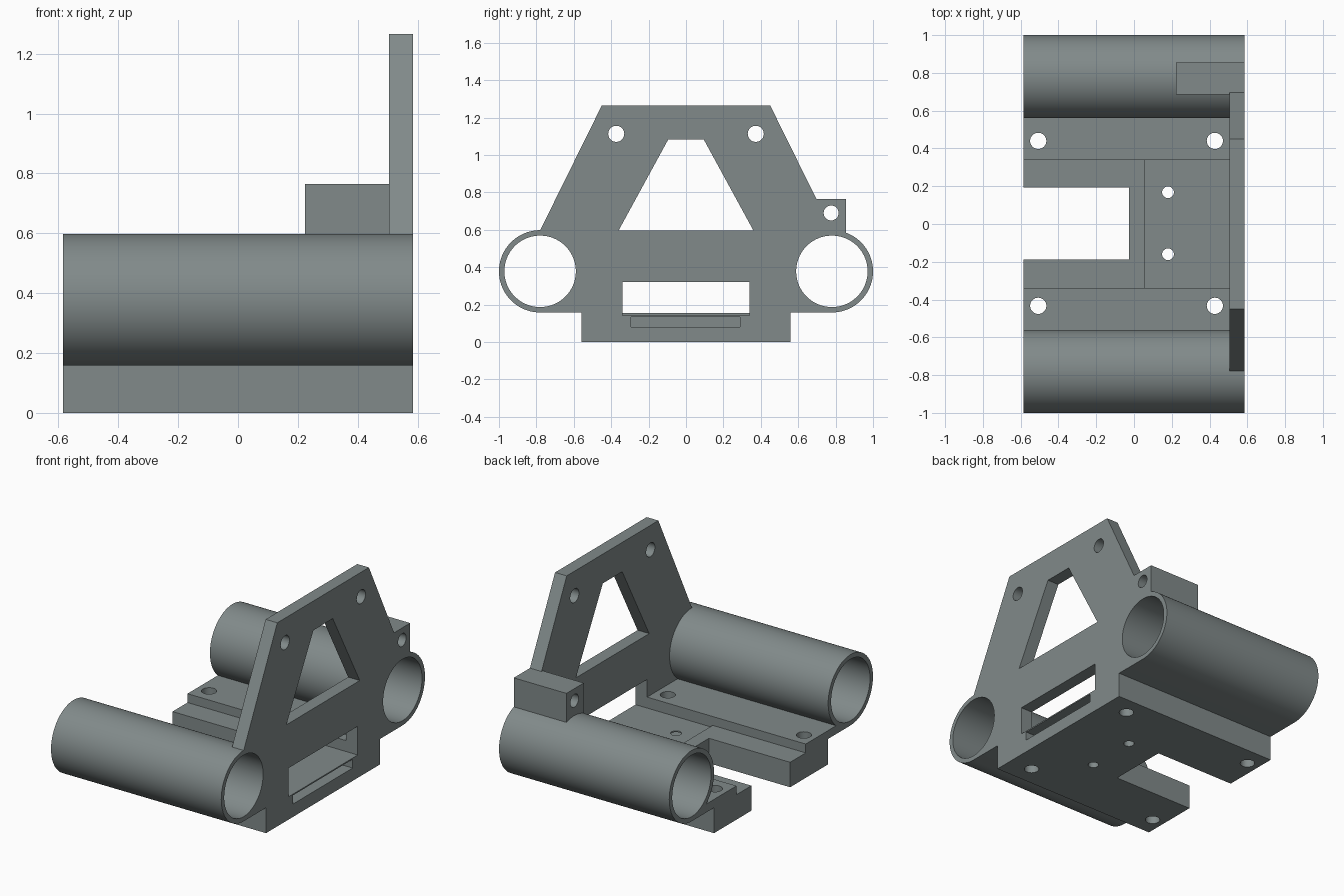
import bpy, bmesh, math
from mathutils import Vector

if "Cube" in bpy.data.objects:
    bpy.data.objects.remove(bpy.data.objects["Cube"])

X0, X1 = -0.585, 0.585        # overall length
PLATE = 0.505                 # inner face of the end plate
TY, TZ, R_OUT, R_IN = 0.78, 0.378, 0.22, 0.191   # tube centre and radii

grey = bpy.data.materials.new("slate grey")
grey.diffuse_color = (0.22, 0.255, 0.255, 1)
grey.use_nodes = True
grey.node_tree.nodes["Principled BSDF"].inputs["Base Color"].default_value = grey.diffuse_color


def prism(name, pts, lo, hi, axis="x"):
    """Extrude a closed outline: (y, z) points along x, or (x, y) points along z."""
    place = (lambda p, t: Vector((t, p[0], p[1]))) if axis == "x" else \
            (lambda p, t: Vector((p[0], p[1], t)))
    bm = bmesh.new()
    a = [bm.verts.new(place(p, lo)) for p in pts]
    b = [bm.verts.new(place(p, hi)) for p in pts]
    bm.faces.new(a)
    bm.faces.new(b)
    n = len(pts)
    for i in range(n):
        j = (i + 1) % n
        bm.faces.new((a[i], a[j], b[j], b[i]))
    bmesh.ops.recalc_face_normals(bm, faces=bm.faces)
    me = bpy.data.meshes.new(name)
    bm.to_mesh(me)
    bm.free()
    me.materials.append(grey)
    ob = bpy.data.objects.new(name, me)
    bpy.context.collection.objects.link(ob)
    return ob


def rect(a0, a1, b0, b1):
    return [(a0, b0), (a1, b0), (a1, b1), (a0, b1)]


def circle(a, b, r, n=32):
    return [(a + r * math.cos(2 * math.pi * i / n),
             b + r * math.sin(2 * math.pi * i / n)) for i in range(n)]


def combine(target, other, operation):
    """Apply a boolean, then remove the operand."""
    bpy.context.view_layer.objects.active = target
    mod = target.modifiers.new("bool", "BOOLEAN")
    mod.operation = operation
    mod.solver = "EXACT"
    mod.object = other
    bpy.ops.object.modifier_apply(modifier=mod.name)
    bpy.data.objects.remove(other, do_unlink=True)


# Base block with stepped rails along both sides
body = prism("carriage_body", [
    (-0.56, 0), (0.56, 0), (0.56, 0.158), (TY, 0.158), (TY, 0.21), (0.34, 0.21),
    (0.34, 0.155), (-0.34, 0.155), (-0.34, 0.21), (-TY, 0.21), (-TY, 0.158),
    (-0.56, 0.158)], X0, X1)

# Tubes
for s in (-1, 1):
    combine(body, prism("tube", circle(s * TY, TZ, R_OUT, 96), X0, X1), "UNION")

# End plate
combine(body, prism("end_plate", [
    (-0.56, 0), (0.56, 0), (0.56, 0.158), (TY, 0.158), (TY, 0.597), (0.45, 1.265),
    (-0.45, 1.265), (-TY, 0.597), (-TY, 0.158), (-0.56, 0.158)], PLATE, X1), "UNION")

# Side lug above one tube
combine(body, prism("side_lug", rect(0.685, 0.855, 0.578, 0.765), 0.223, X1), "UNION")

# Openings along x: bores, windows, screw holes, pocket, lowered floor
cuts = [(circle(s * TY, TZ, R_IN, 96), X0 - 0.1, X1 + 0.1) for s in (-1, 1)]
cuts += [(circle(s * 0.373, 1.113, 0.043), 0.4, 0.7) for s in (-1, 1)]
cuts += [
    ([(-0.36, 0.597), (0.36, 0.597), (0.095, 1.083), (-0.095, 1.083)], 0.4, 0.7),
    (circle(0.776, 0.69, 0.04), 0.1, 0.7),
    (rect(-0.34, 0.34, 0.142, 0.32), 0.055, 0.7),
    (rect(-0.295, 0.29, 0.08, 0.134), 0.055, 0.7),
]
for pts, lo, hi in cuts:
    combine(body, prism("cutter", pts, lo, hi), "DIFFERENCE")

# Openings along z: rear notch, mounting holes, centre holes
drills = [rect(X0 - 0.1, -0.027, -0.187, 0.193)]
drills += [circle(x, y, 0.043) for x in (-0.507, 0.428) for y in (-0.433, 0.44)]
drills += [circle(0.18, y, 0.031) for y in (-0.16, 0.168)]
for pts in drills:
    combine(body, prism("cutter", pts, -0.1, 0.3, "z"), "DIFFERENCE")

# Smooth the round walls, keep edges sharp
bpy.ops.object.select_all(action="DESELECT")
body.select_set(True)
bpy.context.view_layer.objects.active = body
bpy.ops.object.shade_smooth_by_angle(angle=math.radians(25))
